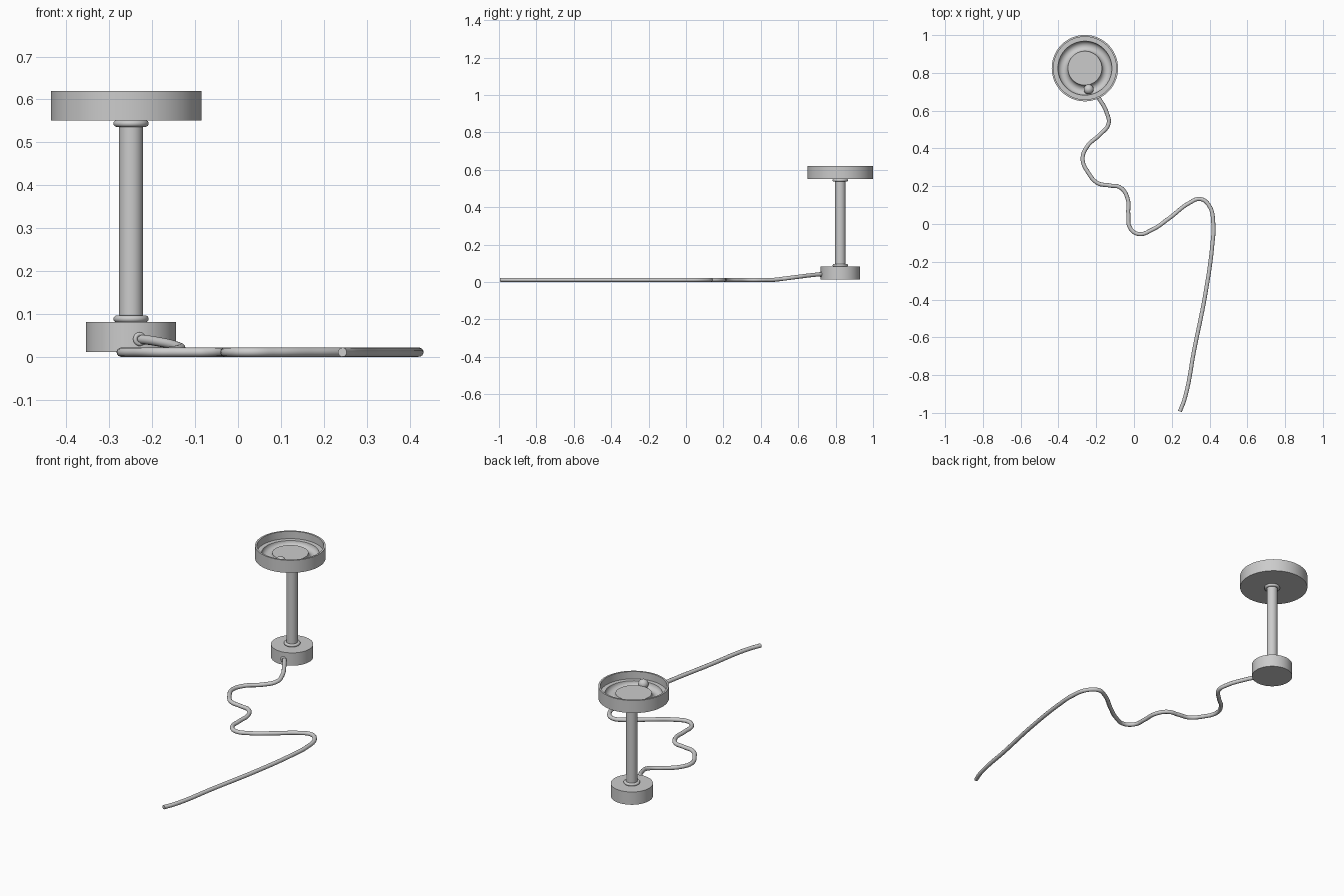
import bpy, math
from mathutils import Vector

if "Cube" in bpy.data.objects:
    bpy.data.objects.remove(bpy.data.objects["Cube"])

HX, CX, CY = -0.26, -0.249, 0.825   # head centre x, stem centre x, shared y


def smooth(name):
    ob = bpy.context.object
    ob.name = name
    bpy.ops.object.shade_smooth_by_angle(angle=math.radians(35))
    return ob


def cylinder(name, r, x, z0, z1):
    bpy.ops.mesh.primitive_cylinder_add(vertices=64, radius=r, depth=z1 - z0,
                                        location=(x, CY, (z0 + z1) / 2))
    return smooth(name)


def ring(name, R, r, loc, rot=(0, 0, 0)):
    bpy.ops.mesh.primitive_torus_add(major_radius=R, minor_radius=r, major_segments=48,
                                     minor_segments=16, location=loc, rotation=rot)
    return smooth(name)


def lathe(name, profile, x, n=96):
    verts, faces = [], []
    m = len(profile)
    for i in range(n):
        a = 2 * math.pi * i / n
        verts += [(x + r * math.cos(a), CY + r * math.sin(a), z) for r, z in profile]
        j = (i + 1) % n
        faces += [(i * m + k, j * m + k, j * m + k + 1, i * m + k + 1) for k in range(m - 1)]
    # flat end caps: underside and centre disc
    faces.append([i * m for i in reversed(range(n))])
    faces.append([i * m + m - 1 for i in range(n)])
    me = bpy.data.meshes.new(name)
    me.from_pydata(verts, [], faces)
    ob = bpy.data.objects.new(name, me)
    bpy.context.collection.objects.link(ob)
    bpy.context.view_layer.objects.active = ob
    bpy.ops.object.select_all(action='DESELECT')
    ob.select_set(True)
    return smooth(name)


# base, stem and the two collars
cylinder("base", 0.105, CX, 0.012, 0.082)
cylinder("stem", 0.028, CX, 0.08, 0.552)
for label, z in (("lower", 0.089), ("upper", 0.544)):
    ring(label + "_collar", 0.033, 0.008, (CX, CY, z))

# round tray with a raised rim and a half-round ball track
track, half, floor = 0.1165, 0.0265, 0.58
profile = [(0.1755, 0.551), (0.1755, 0.62), (0.166, 0.62), (0.166, floor)]
for i in range(13):
    a = math.pi * i / 12
    profile.append((track + half * math.cos(a), floor - half * math.sin(a)))
lathe("tray", profile, HX)

# ball resting in the track
bpy.ops.mesh.primitive_uv_sphere_add(segments=32, ring_count=16, radius=0.026,
                                     location=(-0.24, 0.713, floor + 0.001))
smooth("ball")

# power cable
path = [(-.232, .735), (-.193, .677), (-.143, .585), (-.135, .53), (-.183, .471),
        (-.246, .413), (-.272, .344), (-.241, .27), (-.193, .217), (-.13, .204),
        (-.071, .192), (-.034, .135), (-.03, .053), (-.021, -.02), (.024, -.053),
        (.093, -.032), (.188, .032), (.294, .112), (.352, .132), (.399, .095),
        (.42, 0), (.415, -.106), (.378, -.37), (.32, -.66), (.268, -.926), (.243, -.992)]
curve = bpy.data.curves.new("cable", 'CURVE')
curve.dimensions = '3D'
curve.bevel_depth = 0.0108
curve.bevel_resolution = 4
curve.resolution_u = 10
curve.use_fill_caps = True
sp = curve.splines.new('BEZIER')
sp.bezier_points.add(len(path) - 1)
for bp, (x, y) in zip(sp.bezier_points, path):
    # the cable lies on the ground and climbs to the base socket
    bp.co = (x, y, 0.0115 + 0.031 * max(0, min(1, (y - .47) / .25)))
    bp.handle_left_type = bp.handle_right_type = 'AUTO'
bpy.context.collection.objects.link(bpy.data.objects.new("cable", curve))

# grommet where the cable enters the base
axis = Vector((.39, -.92, 0)).to_track_quat('Z', 'Y').to_euler()
ring("cable_grommet", 0.011, 0.005, (-.229, .722, .042), axis)
